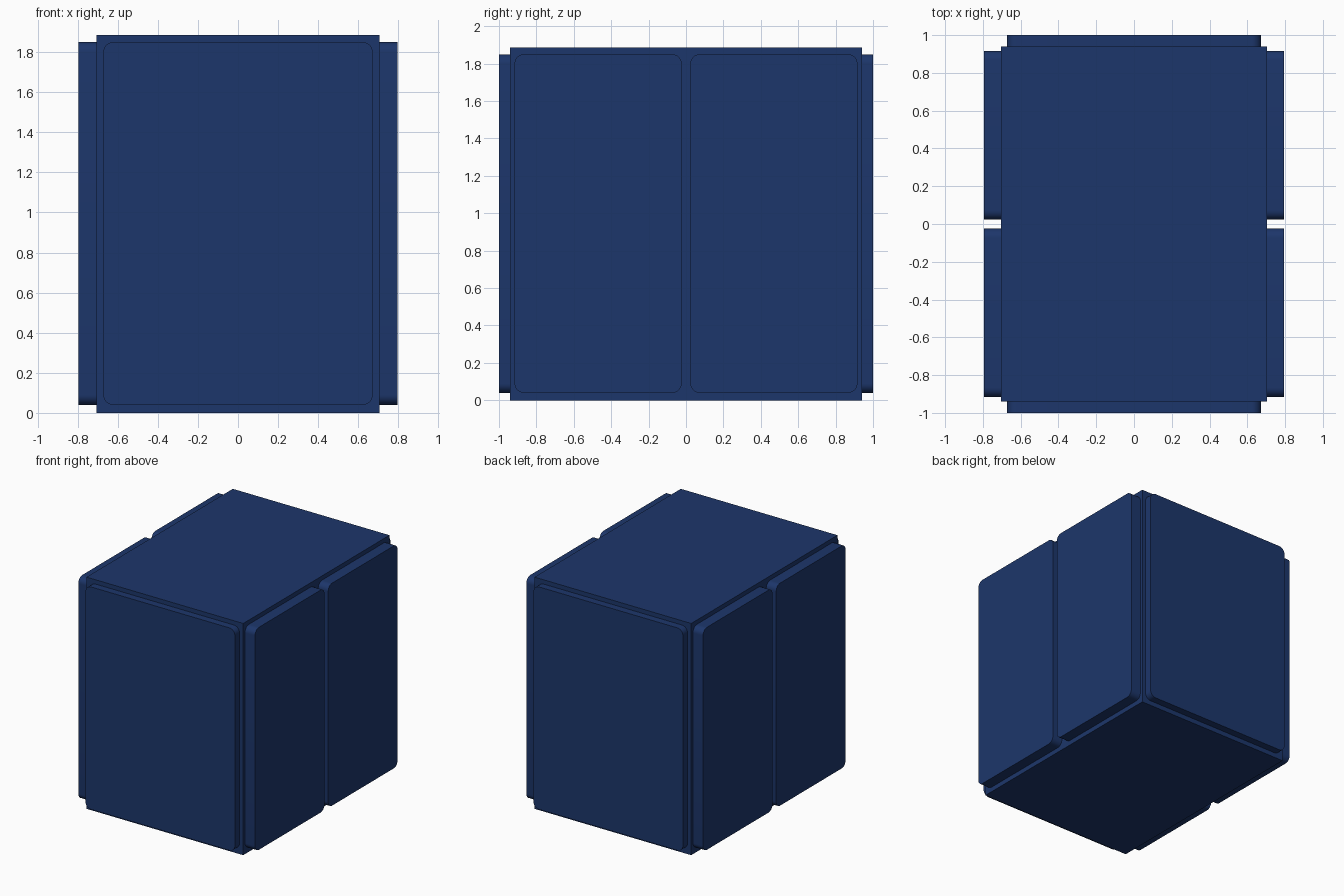
import bpy, bmesh
from math import pi, sin, cos
from mathutils import Matrix

if "Cube" in bpy.data.objects:
    bpy.data.objects.remove(bpy.data.objects["Cube"])

mat = bpy.data.materials.new("navy")
mat.diffuse_color = (0.012, 0.037, 0.147, 1)
mat.use_nodes = True
mat.node_tree.nodes["Principled BSDF"].inputs["Base Color"].default_value = mat.diffuse_color


def finish(bm, name):
    bmesh.ops.recalc_face_normals(bm, faces=bm.faces)
    me = bpy.data.meshes.new(name)
    bm.to_mesh(me)
    bm.free()
    me.materials.append(mat)
    ob = bpy.data.objects.new(name, me)
    bpy.context.collection.objects.link(ob)
    return ob


def panel(name, width, height, near, far, offset, z, turn, r=0.05, seg=8):
    """Upright rounded slab facing -y, slid sideways by offset, then turned about z."""
    bm = bmesh.new()
    ring = []
    for i, (sx, sz) in enumerate([(1, 1), (-1, 1), (-1, -1), (1, -1)]):
        for k in range(seg + 1):
            a = (i + k / seg) * pi / 2
            ring.append(bm.verts.new((offset + sx * (width / 2 - r) + r * cos(a), -near,
                                      z + sz * (height / 2 - r) + r * sin(a))))
    face = bm.faces.new(ring)
    ext = bmesh.ops.extrude_face_region(bm, geom=[face], use_keep_orig=True)
    verts = [v for v in ext["geom"] if isinstance(v, bmesh.types.BMVert)]
    bmesh.ops.translate(bm, verts=verts, vec=(0, near - far, 0))
    bmesh.ops.rotate(bm, verts=bm.verts, cent=(0, 0, 0), matrix=Matrix.Rotation(turn, 3, 'Z'))
    ob = finish(bm, name)
    bpy.ops.object.select_all(action='DESELECT')
    ob.select_set(True)
    bpy.context.view_layer.objects.active = ob
    bpy.ops.object.shade_smooth_by_angle(angle=pi / 6)


# Main box
TOP = 1.885
bm = bmesh.new()
bmesh.ops.create_cube(bm, size=1, matrix=Matrix.Translation((0, 0, TOP / 2))
                      @ Matrix.Diagonal((1.41, 1.88, TOP, 1)))
finish(bm, "core_box")

# Front and back panels
for name, turn in (("front_panel", 0), ("back_panel", pi)):
    panel(name, 1.344, 1.81, 0.92, 1.0, 0, 0.945, turn)

# Pairs of side panels
for side, turn in (("right", pi / 2), ("left", -pi / 2)):
    for i, offset in enumerate((-0.47, 0.47)):
        panel(f"{side}_panel_{i + 1}", 0.893, 1.81, 0.69, 0.795, offset, 0.945, turn)
